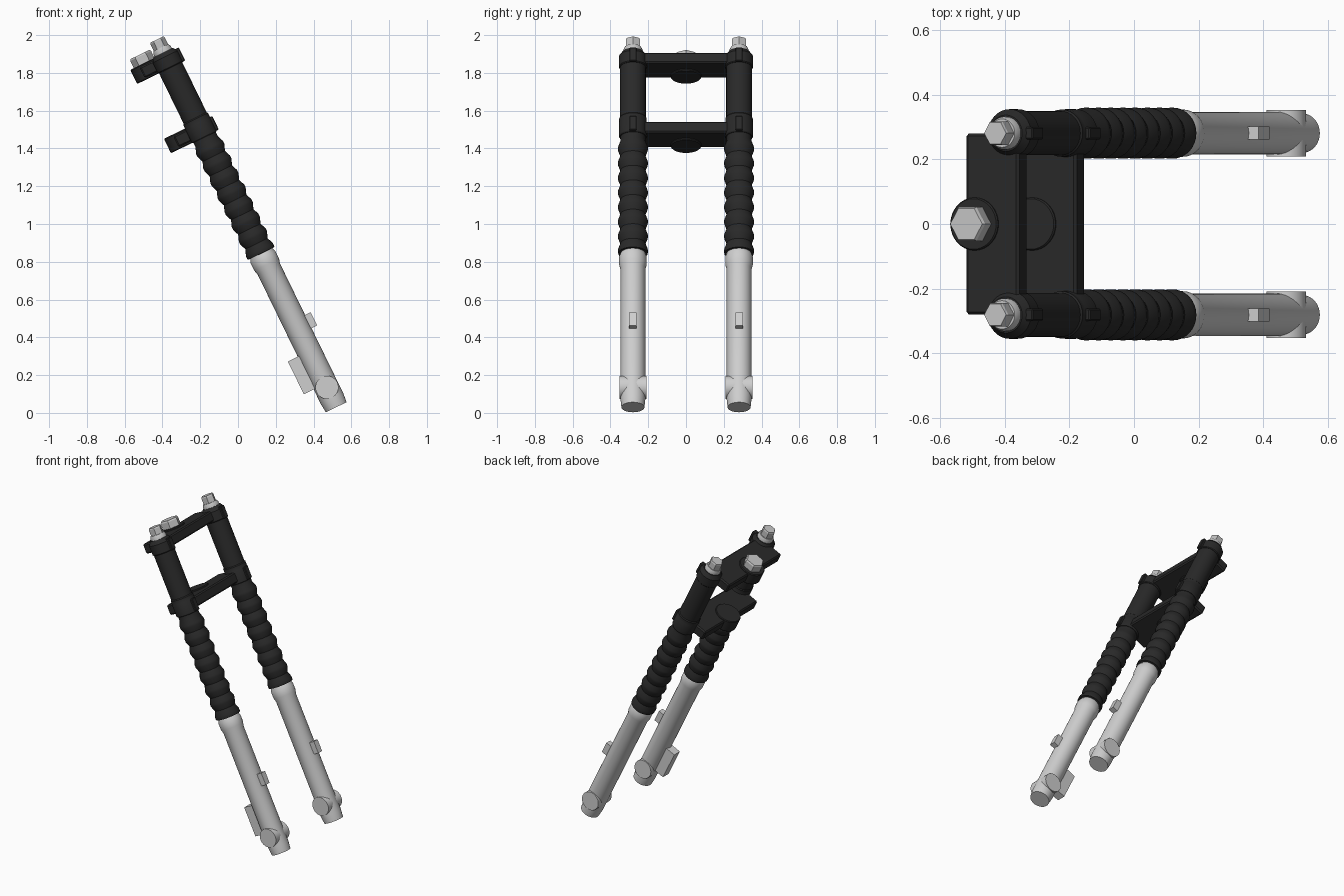
import bpy, bmesh, math
from mathutils import Matrix, Vector

if "Cube" in bpy.data.objects:
    bpy.data.objects.remove(bpy.data.objects["Cube"])

# Everything is modelled upright along the fork axis, then raked back
RAKE = math.radians(26)
FRAME = Matrix.Translation((0.52, 0, 0.03)) @ Matrix.Rotation(-RAKE, 4, 'Y')
LEG_Y = 0.281
STEM_X = -0.115


def material(name, v):
    m = bpy.data.materials.new(name)
    m.diffuse_color = (v, v, v, 1)
    m.use_nodes = True
    m.node_tree.nodes["Principled BSDF"].inputs["Base Color"].default_value = m.diffuse_color
    return m


BLACK = material("black", 0.022)
SILVER = material("silver", 0.62)
STEEL = material("steel", 0.56)


def finish(name, bm, mat, smooth=True):
    bmesh.ops.recalc_face_normals(bm, faces=bm.faces)
    me = bpy.data.meshes.new(name)
    bm.to_mesh(me)
    bm.free()
    me.materials.append(mat)
    ob = bpy.data.objects.new(name, me)
    bpy.context.collection.objects.link(ob)
    ob.matrix_world = FRAME
    if smooth:
        bpy.context.view_layer.objects.active = ob
        ob.select_set(True)
        bpy.ops.object.shade_smooth_by_angle(angle=math.radians(30))
        ob.select_set(False)
    return ob


def lathe(name, profile, mat, x=0, y=0, sides=32, smooth=True):
    """Closed solid of revolution from (radius, height) pairs."""
    bm = bmesh.new()
    rings = []
    for r, h in profile:
        rings.append([bm.verts.new((x + r * math.cos(a), y + r * math.sin(a), h))
                      for a in (2 * math.pi * i / sides for i in range(sides))])
    for a, b in zip(rings, rings[1:]):
        for i in range(sides):
            j = (i + 1) % sides
            bm.faces.new((a[i], a[j], b[j], b[i]))
    bm.faces.new(rings[0][::-1])
    bm.faces.new(rings[-1])
    return finish(name, bm, mat, smooth)


def box(name, lo, hi, mat, bevel=0.0):
    bm = bmesh.new()
    lo, hi = Vector(lo), Vector(hi)
    size = hi - lo
    bmesh.ops.create_cube(bm, size=1, matrix=Matrix.Translation((lo + hi) / 2)
                          @ Matrix.Diagonal((*size, 1)))
    if bevel:
        bmesh.ops.bevel(bm, geom=bm.edges[:], offset=bevel, segments=1, affect='EDGES')
    return finish(name, bm, mat, False)


# Pleated gaiter profile: rounded ridges with sharper valleys
PITCH, RIDGE, VALLEY = 0.086, 0.080, 0.066
gaiter = [(0.060, 0.905), (0.078, 0.906)]
for k in range(8):
    c = 0.92 + PITCH * k
    gaiter += [(RIDGE - 0.001, c - 0.008), (RIDGE - 0.001, c + 0.008), (VALLEY, c + PITCH / 2)]
gaiter += [(VALLEY, 1.60)]

for side, y in (("left", -LEG_Y), ("right", LEG_Y)):
    # Lower slider with flared collar
    lathe(side + "_slider", [(0.061, 0), (0.066, 0.05), (0.066, 0.815), (0.073, 0.84),
                             (0.073, 0.885), (0.062, 0.912)], SILVER, y=y)
    # Axle boss lying across the slider
    bm = bmesh.new()
    bmesh.ops.create_cone(bm, cap_ends=True, segments=32, radius1=0.061, radius2=0.061,
                          depth=0.144, matrix=Matrix.Translation((0.002, y, 0.116))
                          @ Matrix.Rotation(math.pi / 2, 4, 'X'))
    finish(side + "_axle_boss", bm, SILVER)
    # Small reflector lug on the leading face
    box(side + "_front_lug", (0.04, y - 0.02, 0.433), (0.099, y + 0.02, 0.511), SILVER)
    # Gaiter and upper tube
    lathe(side + "_gaiter", gaiter, BLACK, y=y)
    lathe(side + "_upper_tube", [(0.068, 1.59), (0.068, 2.03)], BLACK, y=y)
    # Clamp collars with pinch lugs
    lathe(side + "_lower_collar", [(0.070, 1.590), (0.074, 1.596), (0.074, 1.672),
                                   (0.073, 1.674), (0.073, 1.698), (0.068, 1.704)], BLACK, y=y)
    lathe(side + "_upper_collar", [(0.070, 2.0), (0.074, 2.005), (0.074, 2.065),
                                   (0.056, 2.09)], BLACK, y=y)
    for label, z0, z1 in (("lower", 1.594, 1.674), ("upper", 2.0, 2.078)):
        box(f"{side}_{label}_pinch_lug", (0.04, y - 0.019, z0), (0.086, y + 0.019, z1),
            BLACK, 0.004)
    # Fork cap: tapered base and hex head
    lathe(side + "_cap_base", [(0.051, 2.075), (0.051, 2.103), (0.044, 2.118)], STEEL, y=y)
    lathe(side + "_cap_hex", [(0.042, 2.11), (0.042, 2.158), (0.038, 2.166)], STEEL,
          y=y, sides=6, smooth=False)

# Cross plates joining the legs, with round steering stem bosses
for label, z0, z1 in (("lower", 1.602, 1.668), ("upper", 2.010, 2.074)):
    box(label + "_clamp_plate", (-0.147, -0.28, z0), (0.035, 0.28, z1), BLACK, 0.008)
    lathe(label + "_stem_boss", [(0.078, z0 - 0.010), (0.082, z0 - 0.005),
                                 (0.082, z1 + 0.004), (0.078, z1 + 0.009)], BLACK, x=STEM_X)

# Steering stem nut
lathe("stem_nut", [(0.061, 2.078), (0.061, 2.125), (0.055, 2.134)], STEEL,
      x=STEM_X, sides=6, smooth=False)

# Brake mount behind the left slider
box("brake_mount", (-0.124, -LEG_Y - 0.03, 0.137), (-0.04, -LEG_Y + 0.03, 0.33), SILVER)
